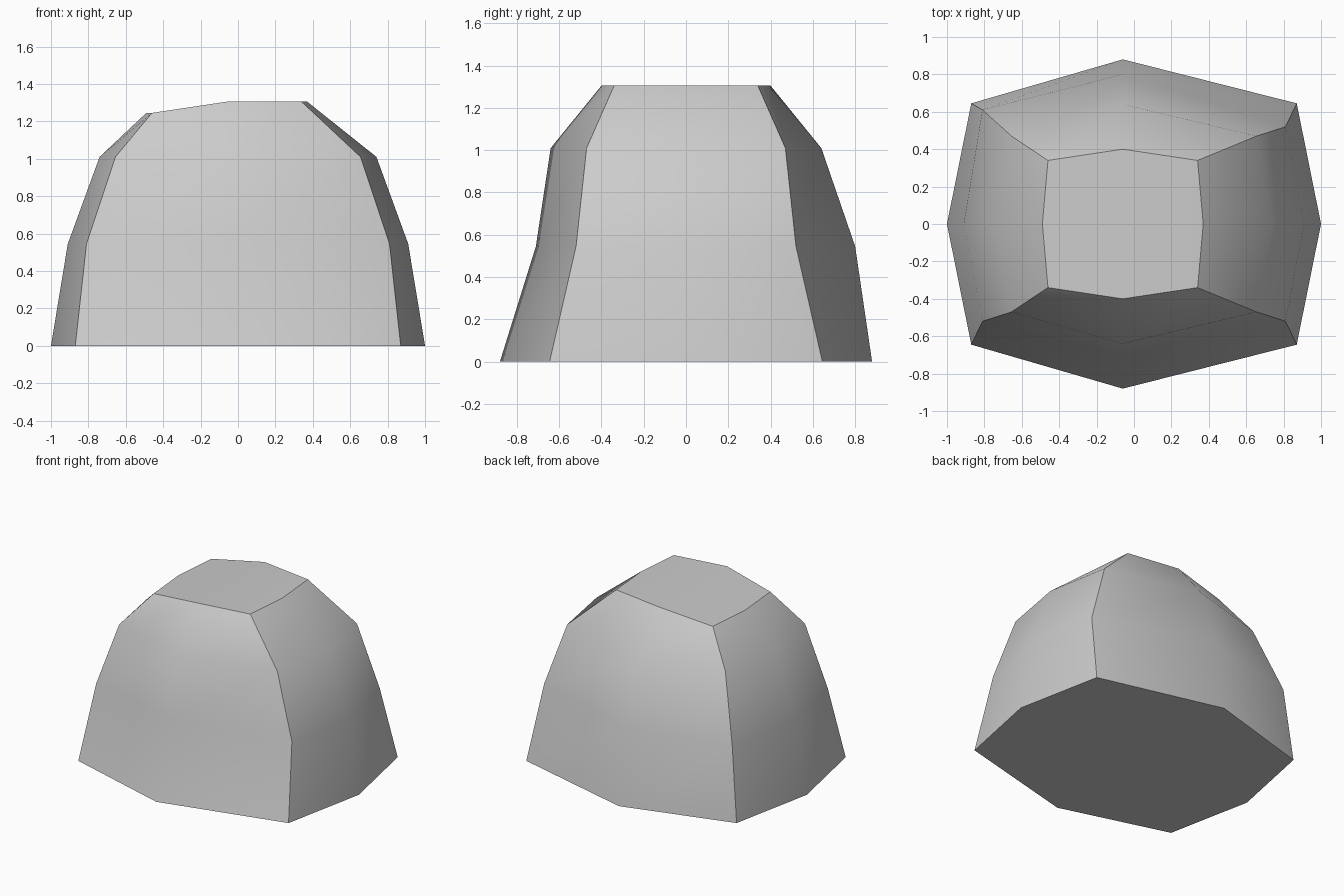
import bpy
import bmesh

if "Cube" in bpy.data.objects:
    bpy.data.objects.remove(bpy.data.objects["Cube"], do_unlink=True)

# One flat stone colour
stone = bpy.data.materials.new("stone_grey")
stone.use_nodes = True
colour = (0.6, 0.6, 0.6, 1)
stone.diffuse_color = colour
stone.node_tree.nodes["Principled BSDF"].inputs["Base Color"].default_value = colour

RIDGE_X = -0.06


def ring(bm, z, corner, side, end):
    """Eight-sided layer: four corners, two side points, two end points."""
    (cx, cy), sx, ey = corner, side, end
    points = [(cx, -cy), (sx, 0), (cx, cy), (RIDGE_X, ey),
              (-cx, cy), (-sx, 0), (-cx, -cy), (RIDGE_X, -ey)]
    return [bm.verts.new((x, y, z)) for x, y in points]


bm = bmesh.new()
layers = [
    ring(bm, 0, (0.87, 0.645), 1.0, 0.88),
    ring(bm, 0.545, (0.81, 0.52), 0.91, 0.80),
    ring(bm, 1.01, (0.655, 0.47), 0.74, 0.64),
    ring(bm, 1.305, (0.34, 0.34), 0.37, 0.40),
]

# Uneven weathering: flatter front, fuller back corner, drooping left of the top
layers[1][7].co.y = -0.71
layers[1][4].co.y = 0.61
for v in layers[3][4:7]:
    v.co.x -= 0.12
    v.co.z = 1.245

# Side walls between the layers
for low, high in zip(layers, layers[1:]):
    for i in range(8):
        j = (i + 1) % 8
        bm.faces.new((low[i], low[j], high[j], high[i]))

# Base, and a top in two halves that meet on the ridge
top = layers[3]
bm.faces.new(layers[0][::-1])
bm.faces.new((top[7], top[0], top[1], top[2], top[3]))
bm.faces.new((top[3], top[4], top[5], top[6], top[7]))
bmesh.ops.recalc_face_normals(bm, faces=bm.faces)

# Smooth walls with crisp corner edges and rims
for f in bm.faces:
    f.smooth = True
for low, high in zip(layers, layers[1:]):
    for i in range(0, 8, 2):
        bm.edges.get((low[i], high[i])).smooth = False
for rim in (layers[0], top):
    for i in range(8):
        bm.edges.get((rim[i], rim[(i + 1) % 8])).smooth = False

mesh = bpy.data.meshes.new("rock")
bm.to_mesh(mesh)
bm.free()
mesh.materials.append(stone)
rock = bpy.data.objects.new("rock", mesh)
bpy.context.collection.objects.link(rock)
